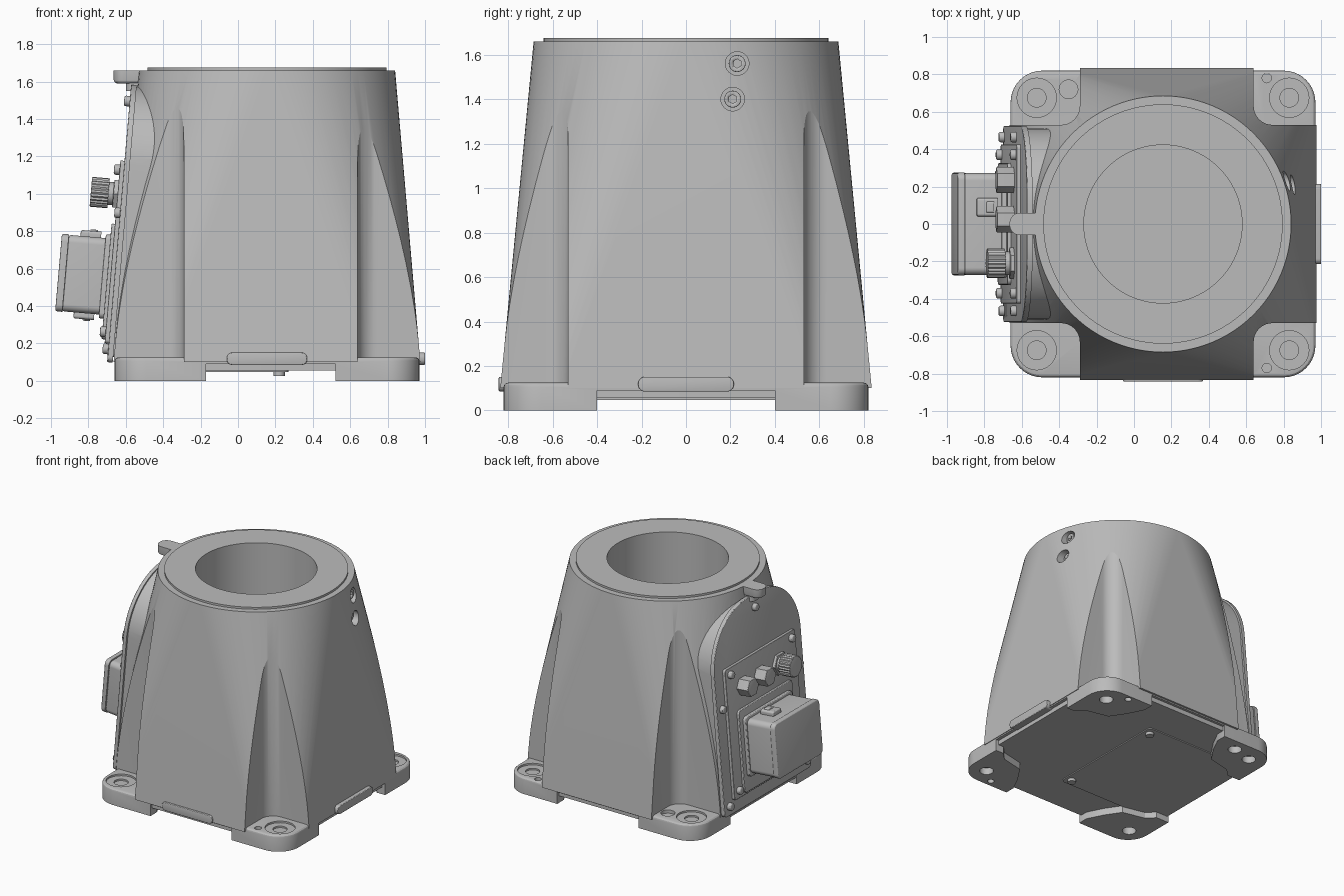
import bpy, bmesh, math
from mathutils import Matrix, Vector

cube = bpy.data.objects.get("Cube")
if cube:
    bpy.data.objects.remove(cube, do_unlink=True)

grey = bpy.data.materials.new("cast grey")
grey.use_nodes = True
GREY = (0.5, 0.5, 0.5, 1)
grey.diffuse_color = GREY
grey.node_tree.nodes["Principled BSDF"].inputs["Base Color"].default_value = GREY

CX = 0.155                      # axis of the tower
TILT = math.atan(0.13 / 1.5)    # lean of the connector wall
# Connector wall frame: local x = -y, local y = up the wall, local z = outward
WALL = (Matrix.Translation((-0.70, 0, 0.1)) @ Matrix.Rotation(TILT, 4, 'Y') @
        Matrix(((0, 0, -1, 0), (-1, 0, 0, 0), (0, 1, 0, 0), (0, 0, 0, 1))))
SIDE = Matrix.Rotation(math.pi / 2, 4, 'Y')


def finish(name, bm):
    bmesh.ops.recalc_face_normals(bm, faces=bm.faces)
    mesh = bpy.data.meshes.new(name)
    bm.to_mesh(mesh)
    bm.free()
    mesh.materials.append(grey)
    ob = bpy.data.objects.new(name, mesh)
    bpy.context.collection.objects.link(ob)
    smooth(ob)
    return ob


def smooth(ob):
    bpy.ops.object.select_all(action='DESELECT')
    ob.select_set(True)
    bpy.context.view_layer.objects.active = ob
    bpy.ops.object.shade_smooth_by_angle(angle=math.radians(28))


def rounded(cx, cy, hx, hy, radii, n=10):
    """Rounded rectangle; radii is one value or (top, bottom)."""
    top, low = radii if isinstance(radii, tuple) else (radii, radii)
    pts = []
    for k, (sx, sy) in enumerate(((1, 1), (-1, 1), (-1, -1), (1, -1))):
        r = top if sy > 0 else low
        for i in range(n + 1):
            a = math.pi / 2 * (k + i / n)
            pts.append((cx + sx * (hx - r) + r * math.cos(a),
                        cy + sy * (hy - r) + r * math.sin(a)))
    return pts


def circle(cx, cy, r, n=48):
    return [(cx + r * math.cos(math.tau * i / n), cy + r * math.sin(math.tau * i / n))
            for i in range(n)]


def prism(name, pts, z0, z1, frame=Matrix(), bevel=0):
    """Extrude an outline from z0 to z1, optionally rounding the far rim."""
    bm = bmesh.new()
    base = bm.faces.new([bm.verts.new((x, y, z0)) for x, y in pts])
    bmesh.ops.remove_doubles(bm, verts=bm.verts, dist=1e-5)
    ext = bmesh.ops.extrude_face_region(bm, geom=list(bm.faces), use_keep_orig=True)
    top = [g for g in ext["geom"] if isinstance(g, bmesh.types.BMVert)]
    for v in top:
        v.co.z = z1
    if bevel:
        rim = [e for e in bm.edges if all(abs(v.co.z - z1) < 1e-6 for v in e.verts)]
        bmesh.ops.bevel(bm, geom=rim, offset=bevel, segments=3, profile=0.5, affect='EDGES')
    bm.transform(frame)
    return finish(name, bm)


def combine(target, other, op):
    mod = target.modifiers.new(op, 'BOOLEAN')
    mod.operation, mod.object, mod.solver = op, other, 'EXACT'
    bpy.context.view_layer.objects.active = target
    bpy.ops.object.modifier_apply(modifier=mod.name)
    bpy.data.objects.remove(other, do_unlink=True)


def cut(target, pts, z0, z1, frame=Matrix()):
    combine(target, prism("cutter", pts, z0, z1, frame), 'DIFFERENCE')


# Tower: hull from a rounded square up to a round neck
bm = bmesh.new()
for pts, z in ((rounded(CX, 0, 0.82, 0.835, 0.27, 16), 0.1),
               (circle(CX, 0, 0.685, 96), 1.55), (circle(CX, 0, 0.685, 96), 1.66)):
    for x, y in pts:
        bm.verts.new((x, y, z))
bmesh.ops.convex_hull(bm, input=bm.verts)
bmesh.ops.dissolve_limit(bm, angle_limit=0.002, verts=bm.verts, edges=bm.edges)
tower = finish("tower", bm)

# Bolt pockets in the four corners
for side in (-1, 1):
    cut(tower, rounded(1.14, side * 1.03, 0.5, 0.5, 0.1), 0, 1.6)
    cut(tower, rounded(-0.79, side * 1.03, 0.5, 0.5, 0.1), 0, 1.6)

# Base plate with raised middle, leaving four feet
base = prism("base", rounded(CX, 0, 0.815, 0.82, 0.17), 0, 0.125, bevel=0.02)
quarter = [(1.2, 0.4), (0.9, 0.4), (0.84, 0.46), (0.66, 0.5), (0.58, 0.62), (0.52, 0.74), (0.52, 1.2)]
flip = [(0.35 - x, y) for x, y in reversed(quarter)]
half = quarter + flip
cut(base, half + [(x, -y) for x, y in reversed(half)], -0.1, 0.09)
combine(tower, base, 'UNION')

# Housing behind the connector wall, then its flange
combine(tower, prism("housing", rounded(0, 0.755, 0.51, 0.725, (0.42, 0.02), 16), -0.6, -0.02, WALL), 'UNION')
prism("wall_flange", rounded(0, 0.745, 0.525, 0.745, (0.43, 0.03), 16), -0.03, 0, WALL, 0.006)

# Seat ring and bore
combine(tower, prism("seat", circle(CX, 0, 0.64, 96), 1.6, 1.675), 'UNION')
cut(tower, circle(CX, 0, 0.423, 96), 0.15, 2)

# Mounting holes, counterbores and dowel holes
for x in (-0.52, 0.83):
    for y in (-0.675, 0.675):
        cut(tower, circle(x, y, 0.105, 32), 0.112, 0.3)
        cut(tower, circle(x, y, 0.05, 32), -0.1, 0.3)
for x, y, r in ((0.71, 0.78, 0.025), (0.71, -0.77, 0.025), (-0.35, 0.72, 0.05)):
    cut(tower, circle(x, y, r, 24), -0.1, 0.3)

# Two plugged ports near the neck
for y, z, x in ((0.23, 1.56, 0.80), (0.21, 1.40, 0.81)):
    port = Matrix.Translation((x - 0.04, y, z)) @ SIDE
    cut(tower, circle(0, 0, 0.053, 32), 0, 0.3, port)
    plug = prism("port_plug", circle(0, 0, 0.038, 32), -0.02, 0.04, port, 0.005)
    cut(plug, circle(0, 0, 0.02, 6), 0.015, 0.2, port)
smooth(tower)

# Lifting tab on the neck rim
prism("neck_tab", rounded(-0.57, 0, 0.095, 0.06, 0.055), -1.66, -1.59,
      Matrix.Scale(-1, 4, (0, 0, 1)), 0.02)
prism("neck_tab_root", rounded(-0.53, 0, 0.07, 0.05, 0.04), 1.55, 1.62)

# Side pads low on the front and +x faces
FRONT = Matrix.Rotation(math.pi / 2, 4, 'X')
prism("front_pad", rounded(CX, 0.118, 0.215, 0.033, 0.03), 0.7, 0.842, FRONT, 0.006)
RIGHT = Matrix(((0, 0, 1, 0), (1, 0, 0, 0), (0, 1, 0, 0), (0, 0, 0, 1)))
prism("side_pad", rounded(0, 0.118, 0.215, 0.033, 0.03), 0.8, 1.0, RIGHT, 0.006)

# Underside plate with a screwed access cover
prism("underside_plate", rounded(CX, 0, 0.79, 0.8, 0.15), 0.055, 0.1)
prism("access_cover", rounded(-0.19, 0, 0.46, 0.5, 0.03), 0.047, 0.06)
for x in (-0.6, 0.22):
    for y in (-0.44, 0.44):
        prism("cover_screw", circle(x, y, 0.03, 20), 0.025, 0.05)

# Stacked plates on the connector wall
prism("connector_plate", rounded(0, 0.59, 0.425, 0.49, 0.02), -0.01, 0.022, WALL, 0.004)
prism("socket_plate", rounded(0, 0.43, 0.325, 0.31, 0.03), 0.01, 0.04, WALL, 0.006)
prism("socket_collar", rounded(0, 0.455, 0.285, 0.225, 0.03), 0.03, 0.065, WALL, 0.008)
prism("socket_box", rounded(0, 0.455, 0.272, 0.205, 0.04), 0.05, 0.262, WALL, 0.012)
prism("socket_lid", rounded(0, 0.455, 0.275, 0.208, 0.04), 0.262, 0.30, WALL, 0.012)

# Latches above and below the socket box
for b in (0.24, 0.67):
    prism("latch", rounded(-0.09, b, 0.05, 0.022, 0.015), 0.09, 0.20, WALL, 0.01)
    prism("latch_pin", rounded(-0.09, b, 0.03, 0.03, 0.01), 0.11, 0.15, WALL, 0.006)

# Screws around the wall: (outline y, height, seat depth)
screws = [(0, 1.40, 0)]
for s in (-1, 1):
    screws += [(s * 0.465, 0.07, 0), (s * 0.465, 0.8, 0),
               (s * 0.37, 0.16, 0.022), (s * 0.37, 1.03, 0.022)]
for a, b, seat in screws:
    prism("wall_screw", circle(a, b, 0.028, 20), seat - 0.01, seat + 0.03, WALL, 0.01)

# Two hexagonal fittings and one knurled round connector
for a in (-0.235, -0.025):
    prism("hex_fitting", circle(a, 0.9, 0.07, 6), 0.01, 0.115, WALL, 0.006)
knurl = [(0.21 + r * math.cos(math.tau * i / 48), 0.9 + r * math.sin(math.tau * i / 48))
         for i, r in enumerate([0.08, 0.074] * 24)]
prism("round_connector_base", circle(0.21, 0.9, 0.085, 6), 0.01, 0.045, WALL, 0.005)
prism("round_connector_neck", circle(0.21, 0.9, 0.062, 32), 0.03, 0.09, WALL)
prism("round_connector_knurl", knurl, 0.07, 0.165, WALL, 0.006)
